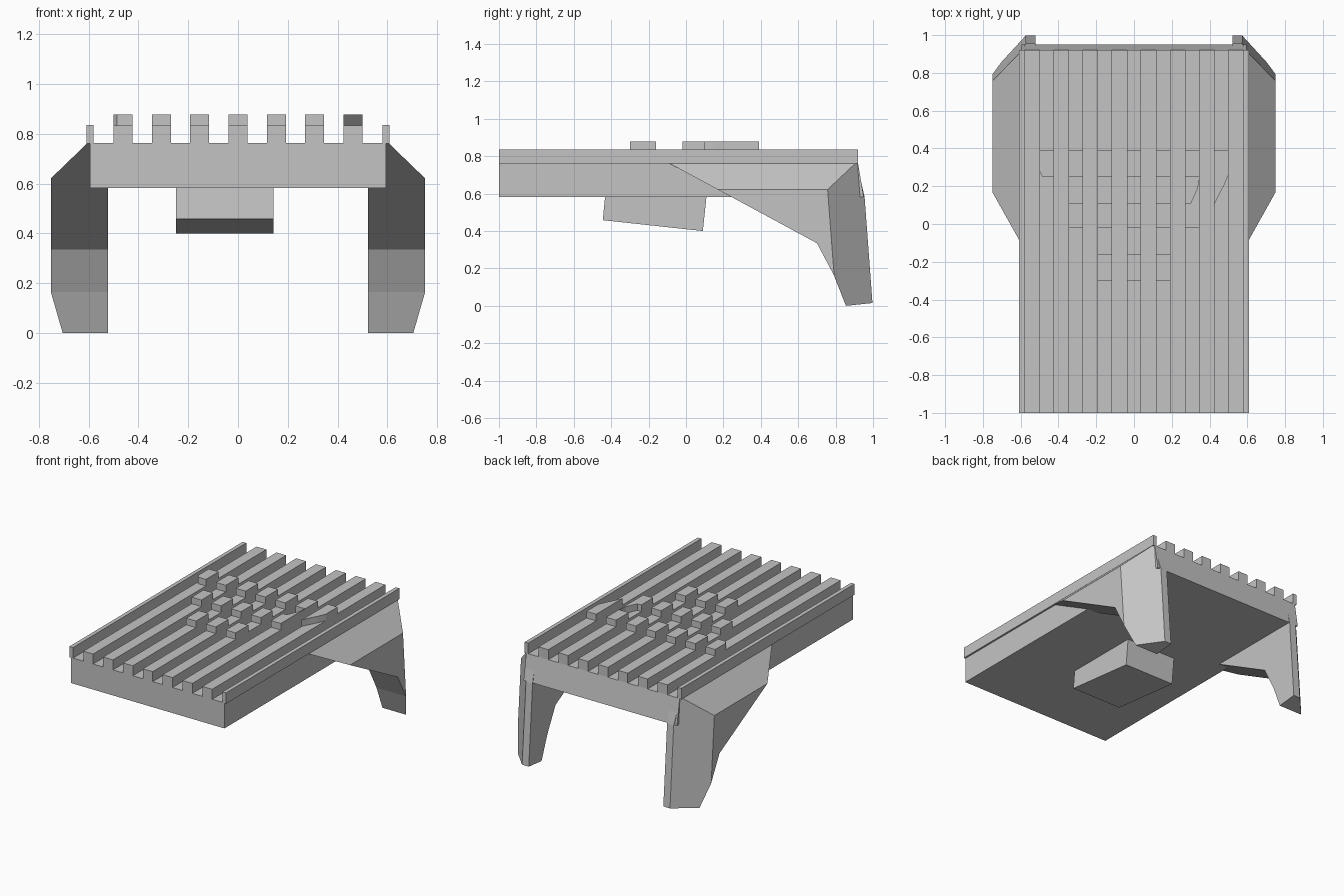
import bpy
import bmesh
from mathutils import Vector

cube = bpy.data.objects.get("Cube")
if cube:
    bpy.data.objects.remove(cube, do_unlink=True)

grey = bpy.data.materials.new("plain_grey")
grey.use_nodes = True
grey.diffuse_color = (0.55, 0.55, 0.55, 1)
grey.node_tree.nodes["Principled BSDF"].inputs["Base Color"].default_value = grey.diffuse_color


def prism(name, outline, axis, lo, hi, cuts=()):
    """Extrude an outline along x (points are y, z) or z (points are x, y)."""
    bm = bmesh.new()
    place = (lambda a, b, t: (t, a, b)) if axis == "x" else (lambda a, b, t: (a, b, t))
    face = bm.faces.new([bm.verts.new(place(a, b, lo)) for a, b in outline])
    grown = bmesh.ops.extrude_face_region(bm, geom=[face])["geom"]
    verts = [g for g in grown if isinstance(g, bmesh.types.BMVert)]
    bmesh.ops.translate(bm, verts=verts, vec=place(0, 0, hi - lo))
    # Slice off chamfers and cap the openings
    for point, normal in cuts:
        geom = bm.verts[:] + bm.edges[:] + bm.faces[:]
        cut = bmesh.ops.bisect_plane(bm, geom=geom, plane_co=Vector(point),
                                     plane_no=Vector(normal), clear_outer=True)
        rim = [g for g in cut["geom_cut"] if isinstance(g, bmesh.types.BMEdge)]
        bmesh.ops.contextual_create(bm, geom=rim)
    bmesh.ops.recalc_face_normals(bm, faces=bm.faces)
    mesh = bpy.data.meshes.new(name)
    bm.to_mesh(mesh)
    bm.free()
    mesh.materials.append(grey)
    obj = bpy.data.objects.new(name, mesh)
    bpy.context.collection.objects.link(obj)
    return obj


def rectangle(x0, x1, y0, y1):
    return [(x0, y0), (x1, y0), (x1, y1), (x0, y1)]


def mirror_sides(obj):
    obj.modifiers.new("both_sides", "MIRROR").use_mirror_merge = False


FRONT, BACK = -1.0, 0.92
DECK, RIB_TOP, BLOCK_TOP = 0.762, 0.832, 0.878
PITCH, HALF = 0.154, 0.038

# Deck slab with a slightly raked back
prism("deck", [(FRONT, 0.583), (FRONT, DECK), (BACK, DECK), (0.95, 0.583)], "x", -0.595, 0.595)

# Edge rails
mirror_sides(prism("side_rails", rectangle(0.58, 0.608, FRONT, BACK), "z", DECK - 0.002, 0.836))

# Long ribs
for i in range(-3, 4):
    x = i * PITCH
    prism(f"rib_{i + 4}", rectangle(x - HALF, x + HALF, FRONT, BACK), "z", DECK - 0.002, RIB_TOP)

# Raised blocks, in rows that narrow towards the front
rows = [(0.25, 0.39, range(-2, 3)), (-0.02, 0.11, range(-2, 2)), (-0.3, -0.16, range(-1, 2))]
for r, (y0, y1, columns) in enumerate(rows):
    for i in columns:
        x = i * PITCH
        prism(f"block_{r + 1}_{i + 4}", rectangle(x - HALF, x + HALF, y0, y1), "z",
              RIB_TOP - 0.002, BLOCK_TOP)

# Blocks with trimmed or slanting ends
shaped = {
    "right_clipped_block": [(-0.5, 0.28), (-0.485, 0.25), (-0.424, 0.25), (-0.424, 0.39), (-0.5, 0.39)],
    "left_inner_block": [(0.27, -0.02), (0.346, -0.02), (0.346, 0.25), (0.335, 0.19),
                         (0.3, 0.11), (0.27, 0.11)],
    "left_slanted_block": [(0.424, 0.1), (0.45, 0.155), (0.477, 0.205), (0.5, 0.26),
                           (0.5, 0.39), (0.424, 0.39)],
}
for name, outline in shaped.items():
    prism(name, outline, "z", RIB_TOP - 0.002, BLOCK_TOP)

# Rear legs with flared shoulders, chamfered on top and at the back corner
leg_profile = [(-0.09, DECK), (0.7, 0.335), (0.79, 0.165), (0.855, 0.0),
               (0.997, 0.015), (0.955, 0.58), (0.915, DECK)]
legs = prism("rear_legs", leg_profile, "x", 0.522, 0.75,
             cuts=[((0.75, 0.5, 0.622), (0.14, 0, 0.145)),
                   ((0.75, 0.757, 0.622), (1.1, 1, 0.076))])
mirror_sides(legs)

# Wedge-shaped box hanging below the deck
prism("under_box", [(-0.432, 0.59), (-0.445, 0.458), (0.09, 0.4), (0.11, 0.59)], "x", -0.248, 0.142)
